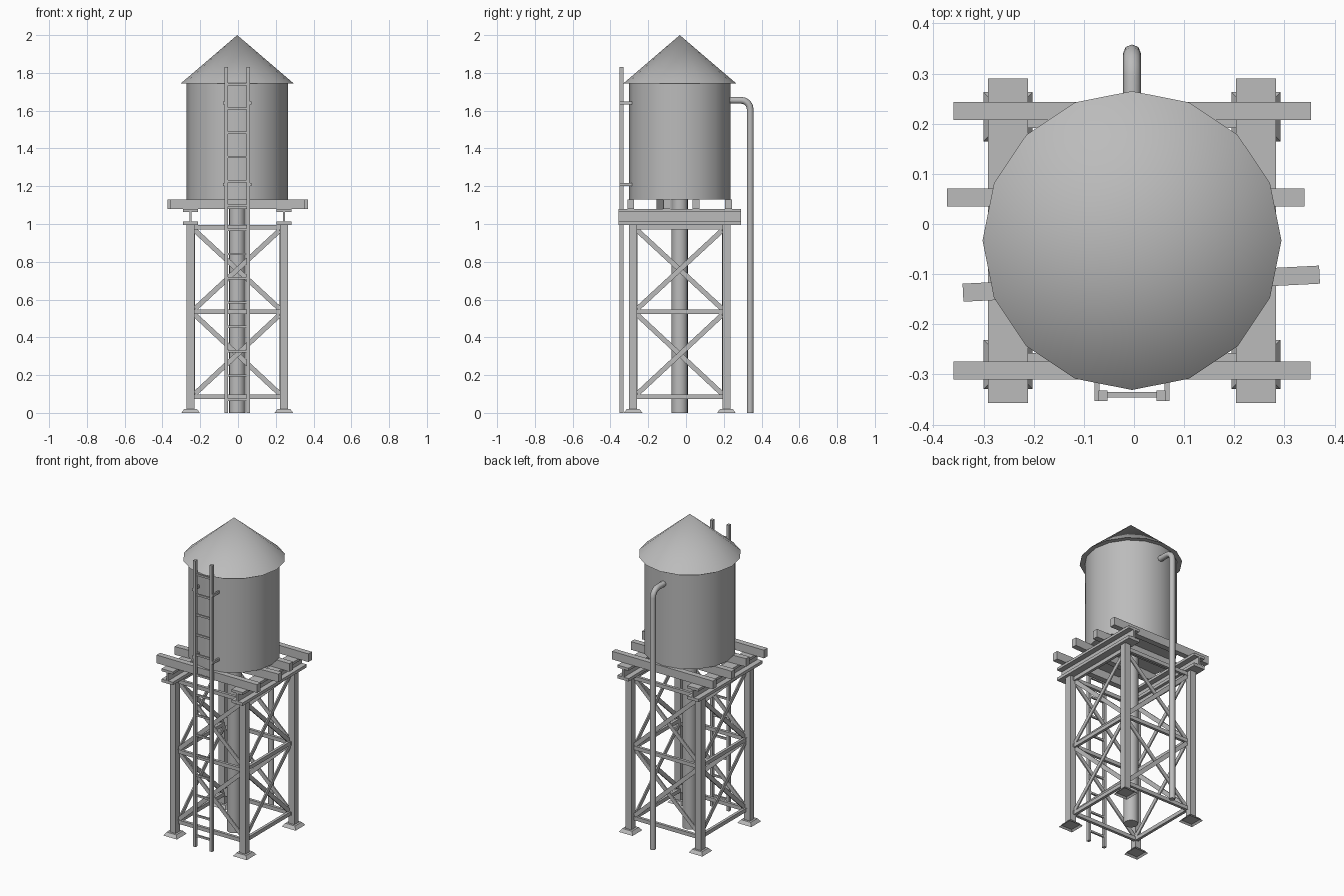
import bpy, bmesh, math
from mathutils import Vector

if "Cube" in bpy.data.objects:
    bpy.data.objects.remove(bpy.data.objects["Cube"], do_unlink=True)

GREY = (0.5, 0.5, 0.5, 1)
mat = bpy.data.materials.new("weathered grey")
mat.use_nodes = True
mat.diffuse_color = GREY
mat.node_tree.nodes["Principled BSDF"].inputs["Base Color"].default_value = GREY

CX, CY = -0.004, -0.033      # tower axis
LEG = 0.247                  # leg offset from the axis


def finish(name, bm, smooth=False):
    bmesh.ops.recalc_face_normals(bm, faces=bm.faces)
    mesh = bpy.data.meshes.new(name)
    bm.to_mesh(mesh)
    bm.free()
    ob = bpy.data.objects.new(name, mesh)
    bpy.context.collection.objects.link(ob)
    mesh.materials.append(mat)
    if smooth:
        bpy.ops.object.select_all(action='DESELECT')
        ob.select_set(True)
        bpy.context.view_layer.objects.active = ob
        bpy.ops.object.shade_smooth_by_angle(angle=math.radians(30))
    return ob


def add_box(bm, lo, hi):
    verts = bmesh.ops.create_cube(bm, size=1)["verts"]
    for v in verts:
        v.co = Vector([(a + b) / 2 + c * (b - a) for a, b, c in zip(lo, hi, v.co)])
    return verts


def box(name, lo, hi):
    bm = bmesh.new()
    add_box(bm, lo, hi)
    return finish(name, bm)


def add_bar(bm, a, b, side, width, depth):
    """Rectangular bar from a to b; depth is measured along side."""
    a, b, side = Vector(a), Vector(b), Vector(side)
    up = (b - a).cross(side).normalized() * width / 2
    out = side.normalized() * depth / 2
    ends = [[bm.verts.new(p + s * up + t * out)
             for s, t in ((1, 1), (1, -1), (-1, -1), (-1, 1))] for p in (a, b)]
    bm.faces.new(ends[0])
    bm.faces.new(ends[1])
    for i in range(4):
        j = (i + 1) % 4
        bm.faces.new((ends[0][i], ends[0][j], ends[1][j], ends[1][i]))


def cone(name, r1, r2, z1, z2, sides=16):
    bm = bmesh.new()
    bmesh.ops.create_cone(bm, cap_ends=True, segments=sides,
                          radius1=r1, radius2=r2, depth=z2 - z1)
    bmesh.ops.translate(bm, verts=bm.verts, vec=(CX, CY, (z1 + z2) / 2))
    return finish(name, bm, True)


# Tank, roof and central riser pipe
cone("tank", 0.268, 0.268, 1.13, 1.75)
cone("roof", 0.298, 0, 1.745, 2.0)
cone("riser_pipe", 0.043, 0.043, 0, 1.13)

# Legs and hollow tapered foot pads
for sx, x_name in ((-1, "right"), (1, "left")):
    for sy, y_name in ((-1, "front"), (1, "back")):
        x, y = CX + sx * LEG, CY + sy * LEG
        box(f"{y_name}_{x_name}_leg", (x - .021, y - .021, .012), (x + .021, y + .021, .995))
        bm = bmesh.new()
        verts = add_box(bm, (x - .049, y - .049, 0), (x + .049, y + .049, .02))
        for v in verts:
            if v.co.z > .01:
                v.co.x = x + (v.co.x - x) * .7
                v.co.y = y + (v.co.y - y) * .7
        under = min(bm.faces, key=lambda f: f.calc_center_median().z)
        bmesh.ops.inset_region(bm, faces=[under], thickness=.015)
        bmesh.ops.translate(bm, verts=under.verts, vec=(0, 0, .01))
        finish(f"{y_name}_{x_name}_foot", bm)

# Girts and cross braces on the four tower sides
LEVELS = (0.085, 0.535, 0.982)
for i, name in enumerate(("front", "left", "back", "right")):
    ang = math.radians(90 * i)
    out = Vector((math.sin(ang), -math.cos(ang), 0))
    across = Vector((math.cos(ang), math.sin(ang), 0))

    def at(u, z, off):
        return Vector((CX, CY, z)) + across * u + out * off

    bm = bmesh.new()
    for z in LEVELS:
        add_bar(bm, at(-LEG, z, .233), at(LEG, z, .233), out, .024, .018)
    for low, high in zip(LEVELS, LEVELS[1:]):
        for s, off in ((1, .236), (-1, .228)):
            add_bar(bm, at(-s * .235, low + .006, off), at(s * .235, high - .006, off),
                    out, .026, .008)
    finish(f"{name}_bracing", bm)

# Steel girders carrying the deck
for s, name in ((-1, "right"), (1, "left")):
    x = CX + s * LEG
    bm = bmesh.new()
    for half, z1, z2 in ((.04, .995, 1.014), (.006, 1.014, 1.064), (.04, 1.064, 1.08)):
        add_box(bm, (x - half, -.357, z1), (x + half, .29, z2))
    finish(f"{name}_girder", bm)

# Timber joists, one of them slightly askew
JOISTS = ((-.36, .225, .353, .225), (-.373, .053, .34, .053),
          (-.341, -.137, .37, -.101), (-.36, -.292, .352, -.292))
for i, (x1, y1, x2, y2) in enumerate(JOISTS):
    bm = bmesh.new()
    add_bar(bm, (x1, y1, 1.105), (x2, y2, 1.105), (0, 0, 1), .036, .052)
    finish(f"joist_{i + 1}", bm)

# Ladder with rungs and tank brackets
for s, name in ((-1, "right"), (1, "left")):
    x = CX + s * .058
    box(f"{name}_ladder_rail", (x - .009, -.353, 0), (x + .009, -.332, 1.83))
    for z, level in ((1.21, "lower"), (1.64, "upper")):
        xb = CX + s * .07
        box(f"{name}_{level}_bracket", (xb - .005, -.353, z - .008), (xb + .005, -.285, z + .008))
bm = bmesh.new()
for k in range(14):
    z = .07 + .1285 * k
    add_bar(bm, (CX - .058, -.341, z), (CX + .058, -.341, z), (0, 1, 0), .012, .011)
finish("ladder_rungs", bm)

# Overflow pipe: out of the tank, around a bend and down to the ground
path = [(.2, 1.655)]
for k in range(5):
    a = math.radians(90 - 22.5 * k)
    path.append((.292 + .048 * math.cos(a), 1.607 + .048 * math.sin(a)))
path.append((.34, 0))
curve = bpy.data.curves.new("overflow_pipe", 'CURVE')
curve.dimensions = '3D'
curve.bevel_depth = .018
curve.bevel_resolution = 2
curve.use_fill_caps = True
spline = curve.splines.new('POLY')
spline.points.add(len(path) - 1)
for p, (y, z) in zip(spline.points, path):
    p.co = (CX, y, z, 1)
spline.use_smooth = True
curve.materials.append(mat)
pipe = bpy.data.objects.new("overflow_pipe", curve)
bpy.context.collection.objects.link(pipe)
